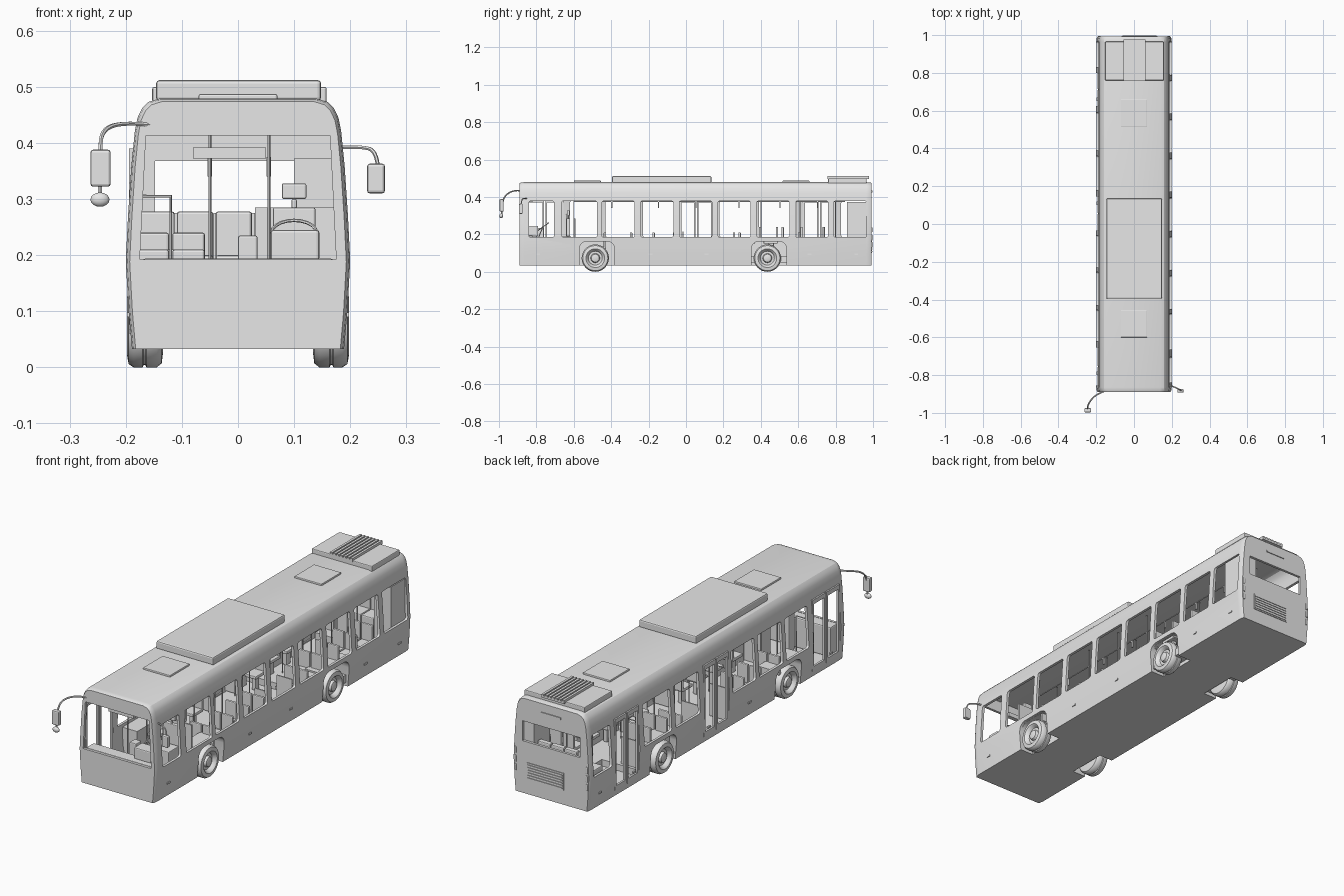
import bpy, bmesh, math
from mathutils import Vector

old = bpy.data.objects.get("Cube")
if old:
    bpy.data.objects.remove(old)

grey = bpy.data.materials.new("plain_grey")
grey.use_nodes = True
grey.diffuse_color = (0.8, 0.8, 0.8, 1)
grey.node_tree.nodes["Principled BSDF"].inputs["Base Color"].default_value = (0.8, 0.8, 0.8, 1)


def add(name, mesh):
    obj = bpy.data.objects.new(name, mesh)
    bpy.context.collection.objects.link(obj)
    if not mesh.materials:
        mesh.materials.append(grey)
    return obj


def finish(name, bm):
    bmesh.ops.recalc_face_normals(bm, faces=bm.faces)
    mesh = bpy.data.meshes.new(name)
    bm.to_mesh(mesh)
    bm.free()
    return add(name, mesh)


def smooth(obj, angle=35):
    bpy.ops.object.select_all(action='DESELECT')
    obj.select_set(True)
    bpy.context.view_layer.objects.active = obj
    bpy.ops.object.shade_smooth_by_angle(angle=math.radians(angle))


def boxes(name, bounds, round_x=0, bevel=0):
    """One object from (x0, x1, y0, y1, z0, z1) boxes."""
    bm = bmesh.new()
    for x0, x1, y0, y1, z0, z1 in bounds:
        verts = bmesh.ops.create_cube(bm, size=1)["verts"]
        for v in verts:
            v.co = ((x0 + x1) / 2 + v.co.x * (x1 - x0),
                    (y0 + y1) / 2 + v.co.y * (y1 - y0),
                    (z0 + z1) / 2 + v.co.z * (z1 - z0))
    if round_x:
        edges = [e for e in bm.edges if abs((e.verts[0].co - e.verts[1].co).normalized().x) > 0.9]
        bmesh.ops.bevel(bm, geom=edges, offset=round_x, segments=4, profile=0.5, affect='EDGES')
    obj = finish(name, bm)
    if bevel:
        mod = obj.modifiers.new("soft_edges", 'BEVEL')
        mod.width, mod.segments = bevel, 2
    return obj


def loft(name, rings):
    bm = bmesh.new()
    rows = [[bm.verts.new(p) for p in ring] for ring in rings]
    n = len(rows[0])
    for a, b in zip(rows, rows[1:]):
        for i in range(n):
            bm.faces.new((a[i], a[(i + 1) % n], b[(i + 1) % n], b[i]))
    bm.faces.new(rows[0])
    bm.faces.new(rows[-1])
    return finish(name, bm)


def bake(obj):
    bpy.context.view_layer.update()
    graph = bpy.context.evaluated_depsgraph_get()
    mesh = bpy.data.meshes.new_from_object(obj.evaluated_get(graph))
    name = obj.name
    bpy.data.objects.remove(obj)
    return add(name, mesh)


def cut(obj, cutter, keep=False):
    cutter.hide_render = True
    mod = obj.modifiers.new("cut", 'BOOLEAN')
    mod.operation, mod.solver, mod.object = 'DIFFERENCE', 'EXACT', cutter
    obj = bake(obj)
    if not keep:
        bpy.data.objects.remove(cutter)
    return obj


def tubes(name, paths, radius, curved=False):
    curve = bpy.data.curves.new(name, 'CURVE')
    curve.dimensions = '3D'
    curve.bevel_depth, curve.bevel_resolution, curve.use_fill_caps = radius, 1, True
    for path in paths:
        spline = curve.splines.new('NURBS' if curved else 'POLY')
        spline.points.add(len(path) - 1)
        for point, co in zip(spline.points, path):
            point.co = (*co, 1)
        if curved:
            spline.use_endpoint_u, spline.order_u = True, 3
    obj = bake(add(name, curve))
    smooth(obj, 50)
    return obj


# Body shell: one cross-section lofted along the length, then hollowed
half = [(0.189, 0.033), (0.195, 0.1), (0.2, 0.19), (0.196, 0.27), (0.19, 0.36), (0.184, 0.42),
        (0.179, 0.445), (0.171, 0.462), (0.16, 0.473), (0.14, 0.479)]
section = half + [(-x, z) for x, z in reversed(half)]


def hull(stations, inset, floor):
    return [[(math.copysign(abs(x) * s - inset, x), y, max(floor, floor + (z - inset - floor) * (2 + s) / 3))
             for x, z in section] for y, s in stations]


body = loft("body_shell", hull([(-0.89, 0.965), (-0.882, 0.988), (-0.865, 1), (0.965, 1),
                                (0.984, 0.99), (0.992, 0.97)], 0, 0.033))
body = cut(body, loft("cabin_space", hull([(-0.878, 0.985), (0.98, 0.985)], 0.009, 0.055)))

# Window and door openings
left_windows = [(-0.84, -0.705), (-0.665, -0.475)] + [
    (-0.45 + 0.207 * i, -0.275 + 0.207 * i) for i in range(6)] + [(0.79, 0.965)]
right_windows = [(-0.62, -0.455), (-0.43, -0.255), (-0.23, -0.06), (0.18, 0.36), (0.39, 0.59), (0.83, 0.965)]
doors = [(-0.855, -0.655), (-0.035, 0.145), (0.625, 0.8)]
body = cut(body, boxes("side_openings",
                       [(0.15, 0.25, a, b, 0.185, 0.378) for a, b in left_windows]
                       + [(-0.25, -0.15, a, b, 0.185, 0.378) for a, b in right_windows]
                       + [(-0.25, -0.15, a, b, 0.06, 0.39) for a, b in doors], round_x=0.01))
screen = [(-0.175, 0.192), (0.175, 0.192), (0.164, 0.413), (-0.164, 0.413)]
body = cut(body, loft("windscreen_opening", [[(x, y, z) for x, z in screen] for y in (-0.95, -0.85)]))
body = cut(body, boxes("rear_window_opening", [(-0.148, 0.148, 0.95, 1.05, 0.275, 0.368)]))

# Wheel arches and wells
axles = (-0.485, 0.435)
arches = boxes("arch_space", [(min(s * 0.12, s * 0.25), max(s * 0.12, s * 0.25), y - 0.085, y + 0.103, -0.1, 0.163)
                              for y in axles for s in (-1, 1)], round_x=0.04)
body = cut(body, arches, keep=True)
smooth(body, 28)
wells = boxes("wheel_wells", [(min(s * 0.11, s * 0.186), max(s * 0.11, s * 0.186), y - 0.1, y + 0.115, 0.035, 0.172)
                              for y in axles for s in (-1, 1)])
smooth(cut(wells, arches))

# Wheels
tyre = [(0.05, 0.134), (0.066, 0.136), (0.073, 0.145), (0.073, 0.163), (0.069, 0.165), (0.069, 0.168),
        (0.073, 0.17), (0.073, 0.186), (0.067, 0.195), (0.05, 0.198), (0.043, 0.192), (0.037, 0.18),
        (0.025, 0.18), (0.021, 0.191), (0.012, 0.194)]
for end, y in zip(("front", "rear"), axles):
    for side, s in (("left", 1), ("right", -1)):
        wheel = loft(f"{end}_{side}_wheel", [
            [(s * x, y + r * math.cos(math.tau * k / 32), 0.073 + r * math.sin(math.tau * k / 32))
             for k in range(32)] for r, x in tyre])
        smooth(wheel, 40)

# Door leaves: two framed panes in each doorway
frames = []
for a, b in doors:
    mid = (a + b) / 2
    for p, q in ((a, mid - 0.003), (mid + 0.003, b)):
        frames += [(-0.194, -0.184, p, p + 0.01, 0.06, 0.385), (-0.194, -0.184, q - 0.01, q, 0.06, 0.385),
                   (-0.194, -0.184, p, q, 0.06, 0.08), (-0.194, -0.184, p, q, 0.37, 0.39)]
boxes("door_leaves", frames)

# Roof equipment
boxes("roof_air_unit", [(-0.146, 0.148, -0.395, 0.135, 0.475, 0.512)], bevel=0.006)
boxes("roof_hatches", [(-0.07, 0.07, y, y + 0.145, 0.475, 0.487) for y in (-0.6, 0.515)], bevel=0.003)
boxes("rear_roof_unit", [(-0.153, 0.158, 0.76, 0.965, 0.472, 0.5)], bevel=0.004)
boxes("roof_grille", [(-0.056, 0.06, 0.756, 0.978, 0.495, 0.504)]
      + [(-0.056 + 0.0175 * i, -0.045 + 0.0175 * i, 0.756, 0.978, 0.503, 0.511) for i in range(7)])

# Rear grille, marker lamps and lower seam
boxes("rear_grille", [(-0.065, 0.125, 0.985, 0.995, 0.1, 0.18)]
      + [(-0.06, 0.12, 0.99, 0.998, 0.106 + 0.012 * i, 0.112 + 0.012 * i) for i in range(6)])
boxes("rear_top_lamp", [(-0.05, 0.05, 0.985, 0.996, 0.425, 0.435)])
boxes("rear_lamps", [(s * 0.184 - 0.006, s * 0.184 + 0.006, 0.982, 0.996, z, z + 0.03)
                     for s in (-1, 1) for z in (0.13, 0.17, 0.21)], bevel=0.003)
boxes("side_markers", [(s * 0.194 - 0.004, s * 0.194 + 0.004, y, y + 0.02, 0.09, 0.098)
                       for s in (-1, 1) for y in (-0.8, -0.2, 0.1, 0.65, 0.9)])

# Outside mirrors
tubes("right_mirror_arm", [[(-0.155, -0.885, 0.432), (-0.2, -0.9, 0.437), (-0.243, -0.95, 0.425),
                            (-0.246, -0.985, 0.38), (-0.246, -0.985, 0.3)]], 0.004, curved=True)
tubes("left_mirror_arm", [[(0.18, -0.85, 0.392), (0.22, -0.865, 0.394), (0.248, -0.88, 0.385),
                           (0.25, -0.882, 0.35)]], 0.0035, curved=True)
boxes("mirror_housings", [(-0.263, -0.227, -0.997, -0.975, 0.322, 0.388),
                          (0.23, 0.262, -0.893, -0.873, 0.31, 0.363)], bevel=0.005)
bm = bmesh.new()
bmesh.ops.create_uvsphere(bm, u_segments=16, v_segments=8, radius=0.017)
for v in bm.verts:
    v.co = Vector((v.co.x, v.co.y * 0.6, v.co.z * 0.75)) + Vector((-0.246, -0.988, 0.299))
smooth(finish("kerb_mirror", bm), 60)

# Cab: dashboard, steering wheel, driver seat, ticket machine, sign
boxes("dashboard", [(-0.17, 0.17, -0.876, -0.82, 0.055, 0.194), (0.058, 0.145, -0.85, -0.79, 0.19, 0.245)], bevel=0.005)
ring = [(0.1 + 0.04 * math.cos(math.tau * k / 20), -0.765 + 0.03 * math.sin(math.tau * k / 20),
         0.24 + 0.022 * math.sin(math.tau * k / 20)) for k in range(21)]
tubes("steering_wheel", [ring, [(0.1, -0.765, 0.24), (0.1, -0.79, 0.18)], [ring[0], ring[10]]], 0.003)
boxes("driver_seat", [(0.06, 0.14, -0.71, -0.62, 0.055, 0.19), (0.062, 0.138, -0.64, -0.62, 0.19, 0.285),
                      (0.078, 0.122, -0.637, -0.622, 0.3, 0.328), (0.095, 0.105, -0.633, -0.626, 0.28, 0.3)], bevel=0.004)
boxes("ticket_machine", [(0.0, 0.035, -0.8, -0.76, 0.055, 0.235)], bevel=0.004)
boxes("cab_partition", [(0.03, 0.18, -0.6, -0.592, 0.055, 0.285)])
boxes("front_sign", [(-0.08, 0.05, -0.84, -0.82, 0.372, 0.392)])

# Cabin: raised rear floor, rear bench, engine tower
boxes("rear_floor", [(-0.17, 0.18, 0.3, 0.62, 0.05, 0.085), (-0.17, 0.18, 0.81, 0.97, 0.05, 0.085),
                     (0, 0.18, 0.62, 0.81, 0.05, 0.085)])
boxes("engine_tower", [(0.1, 0.186, 0.86, 0.976, 0.06, 0.372)])
boxes("rear_bench", [(-0.178 + 0.069 * i, -0.113 + 0.069 * i, *part) for i in range(4)
                     for part in ((0.865, 0.95, 0.08, 0.2), (0.935, 0.96, 0.19, 0.278))], bevel=0.005)

# Passenger seats
seats = []
rows = {1: (-0.47, -0.33, -0.21, -0.1, 0.22, 0.33, 0.45, 0.58, 0.7), -1: (-0.47, -0.33, -0.21, 0.25, 0.36, 0.48)}
for s, places in rows.items():
    for y in places:
        base = 0.085 if y > 0.3 else 0.055
        for x in (0.088 * s, 0.152 * s):
            seats += [(x - 0.029, x + 0.029, y - 0.035, y + 0.04, base + 0.065, base + 0.08),
                      (x - 0.029, x + 0.029, y + 0.03, y + 0.043, base + 0.07, base + 0.155),
                      (x - 0.01, x + 0.01, y - 0.01, y + 0.02, base, base + 0.07)]
boxes("passenger_seats", seats, bevel=0.004)
boxes("door_screens", [(-0.18, -0.09, y, y + 0.006, 0.06, 0.21) for y in (-0.05, 0.16, 0.6)]
      + [(0.1, 0.18, y, y + 0.006, 0.06, 0.215) for y in (-0.02, 0.14)])

# Grab poles, ceiling rails and hanging straps
poles = [[(x, y, 0.055), (x, y, 0.46)] for y in (-0.6, -0.25, -0.045, 0.155, 0.4, 0.61, 0.8) for x in (-0.05, 0.055)]
poles += [[(-0.12, y, 0.055), (-0.12, y, 0.305), (-0.175, y, 0.305)] for y in (-0.64, -0.04, 0.15, 0.61)]
poles += [[(x, -0.6, 0.375), (x, 0.85, 0.375)] for x in (-0.05, 0.055)]
tubes("grab_poles", poles, 0.0028)
boxes("hanging_straps", [(x - 0.004, x + 0.004, y, y + 0.006, 0.34, 0.375)
                         for x in (-0.05, 0.055) for y in (-0.4, -0.15, 0.05, 0.28, 0.5, 0.7)])
